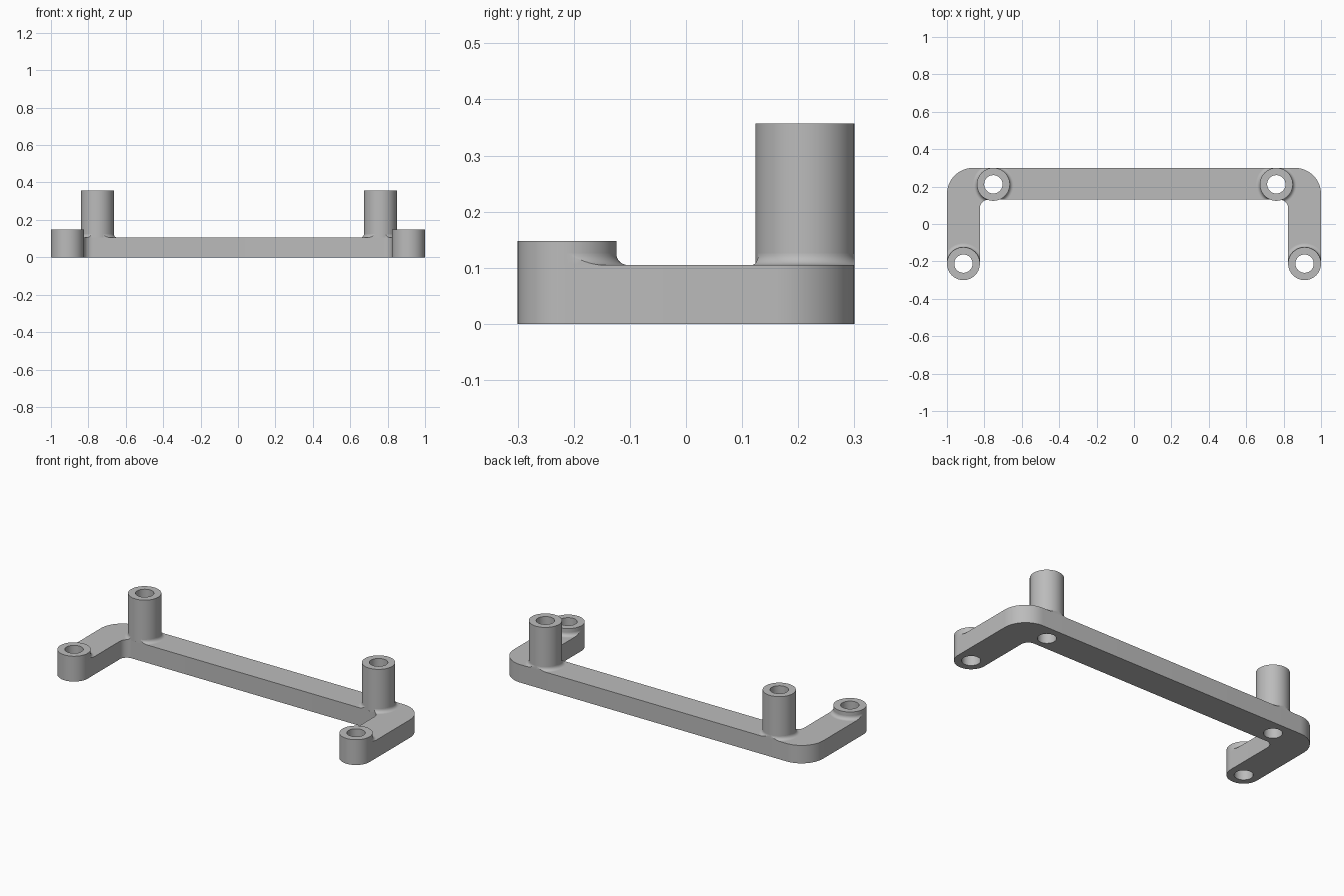
import bpy, bmesh, math
from mathutils import Vector

cube = bpy.data.objects.get("Cube")
if cube:
    bpy.data.objects.remove(cube)

SEG = 64
BAR_TOP, R, BORE, FLARE = 0.105, 0.088, 0.049, 0.02
FOOT_X, FOOT_Y, FOOT_TOP = 0.912, -0.212, 0.148
POST_Y, POST_TOP = 0.212, 0.357
BEAM_FRONT, BACK = 0.13, 0.30
POSTS = {"right": -0.752, "left": 0.761}

grey = bpy.data.materials.new("plain grey")
grey.use_nodes = True
grey.diffuse_color = (0.5, 0.5, 0.5, 1)
grey.node_tree.nodes["Principled BSDF"].inputs["Base Color"].default_value = (0.5, 0.5, 0.5, 1)


def make_object(name, bm):
    bmesh.ops.recalc_face_normals(bm, faces=bm.faces)
    mesh = bpy.data.meshes.new(name)
    bm.to_mesh(mesh)
    bm.free()
    mesh.materials.append(grey)
    obj = bpy.data.objects.new(name, mesh)
    bpy.context.collection.objects.link(obj)
    return obj


def arc(cx, cy, r, start, end, steps=16):
    angles = [math.radians(start + (end - start) * i / steps) for i in range(steps + 1)]
    return [(cx + r * math.cos(a), cy + r * math.sin(a)) for a in angles]


def prism(name, outline, bottom, top):
    bm = bmesh.new()
    face = bm.faces.new([bm.verts.new((x, y, bottom)) for x, y in outline])
    new = bmesh.ops.extrude_face_region(bm, geom=[face])["geom"]
    moved = [v for v in new if isinstance(v, bmesh.types.BMVert)]
    bmesh.ops.translate(bm, verts=moved, vec=(0, 0, top - bottom))
    return make_object(name, bm)


def lathe(name, x, y, profile):
    """Spin a closed (radius, height) profile about a vertical axis."""
    bm = bmesh.new()
    rings = []
    for i in range(SEG):
        a = 2 * math.pi * i / SEG
        rings.append([bm.verts.new((x + r * math.cos(a), y + r * math.sin(a), z))
                      for r, z in profile])
    n = len(profile)
    for i in range(SEG):
        a, b = rings[i], rings[(i + 1) % SEG]
        for j in range(n):
            k = (j + 1) % n
            bm.faces.new((a[j], b[j], b[k], a[k]))
    return make_object(name, bm)


def cut(obj, tool, operation):
    mod = obj.modifiers.new("cut", 'BOOLEAN')
    mod.object, mod.operation, mod.solver = tool, operation, 'EXACT'
    bpy.context.view_layer.objects.active = obj
    bpy.ops.object.modifier_apply(modifier=mod.name)


# Plan of the bracket: left half, then its mirror
half = arc(FOOT_X - R - 0.045, BEAM_FRONT - 0.045, 0.045, 90, 0, 10)
half += arc(FOOT_X, FOOT_Y, R, 180, 360, SEG // 2)
half += arc(1 - 0.14, BACK - 0.14, 0.14, 0, 90)
outline = half + [(-x, y) for x, y in reversed(half)]
bar = prism("bracket_bar", outline, 0, BAR_TOP)
clip = prism("flare_clip", outline, -0.1, 0.5)

# Tubular posts and foot bosses, each with a flared base and a through bore
parts = [bar]
helpers = [clip]
bosses = [(s + "_post", x, POST_Y, POST_TOP) for s, x in POSTS.items()]
bosses += [("right_foot_boss", -FOOT_X, FOOT_Y, FOOT_TOP),
           ("left_foot_boss", FOOT_X, FOOT_Y, FOOT_TOP)]
for name, x, y, top in bosses:
    parts.append(lathe(name, x, y, [(BORE, BAR_TOP), (R, BAR_TOP), (R, top), (BORE, top)]))

    curve = arc(R + FLARE, BAR_TOP + FLARE, FLARE, 270, 180, 8)
    flare = lathe(name + "_flare", x, y, [(R - 0.008, BAR_TOP)] + curve
                  + [(R - 0.008, BAR_TOP + FLARE)])
    cut(flare, clip, 'INTERSECT')
    parts.append(flare)

    drill = prism(name + "_drill", arc(x, y, BORE, 0, 360, SEG)[:-1], -0.1, 0.2)
    cut(bar, drill, 'DIFFERENCE')
    helpers.append(drill)

for helper in helpers:
    bpy.data.objects.remove(helper)

# Smooth curved walls, keep crisp rims
bpy.ops.object.select_all(action='DESELECT')
for part in parts:
    part.select_set(True)
bpy.context.view_layer.objects.active = bar
bpy.ops.object.shade_smooth_by_angle(angle=math.radians(30))
